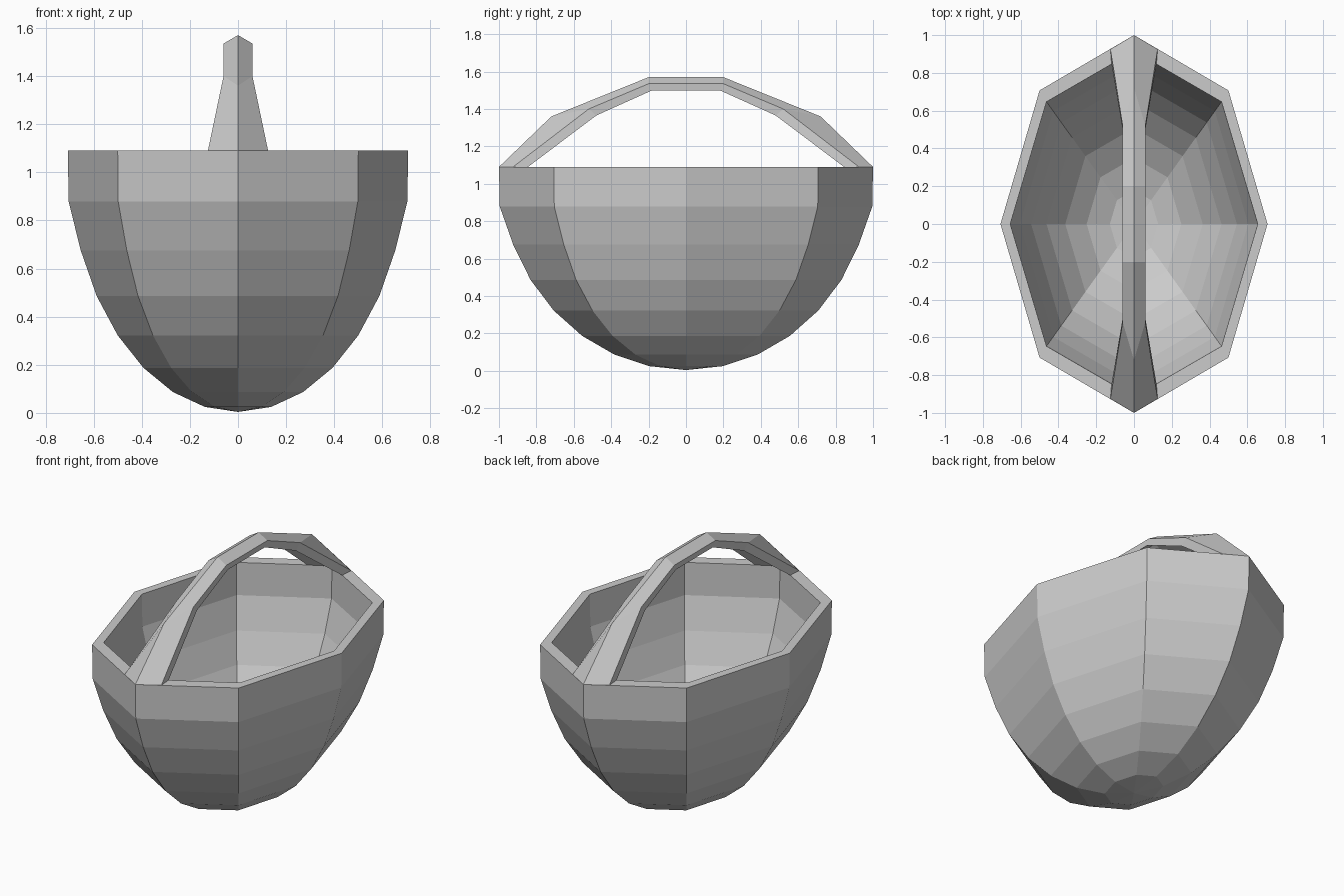
import bpy
import bmesh
from math import sin, cos, pi

cube = bpy.data.objects.get("Cube")
if cube:
    bpy.data.objects.remove(cube, do_unlink=True)

grey = bpy.data.materials.new("light grey")
grey.use_nodes = True
grey.diffuse_color = (0.6, 0.6, 0.6, 1)
grey.node_tree.nodes["Principled BSDF"].inputs["Base Color"].default_value = (0.6, 0.6, 0.6, 1)

RIM = 1.09
SIDES = 8
RINGS = 8


def finish(bm, name):
    bmesh.ops.recalc_face_normals(bm, faces=bm.faces)
    mesh = bpy.data.meshes.new(name)
    bm.to_mesh(mesh)
    bm.free()
    mesh.materials.append(grey)
    obj = bpy.data.objects.new(name, mesh)
    bpy.context.collection.objects.link(obj)
    return obj


def bridge(bm, a, b):
    n = len(a)
    for i in range(n):
        j = (i + 1) % n
        bm.faces.new((a[i], a[j], b[j], b[i]))


def half_bowl(bm, rx, ry, depth):
    """Half ellipsoid hanging from the rim; returns its top ring."""
    pole = bm.verts.new((0, 0, RIM - depth))
    previous = None
    for k in range(1, RINGS + 1):
        t = k * pi / 2 / RINGS
        # the upper wall bulges slightly and stands nearly upright
        r = sin(t) + (0.015 if k == RINGS - 1 else 0)
        z = RIM - depth * cos(t)
        ring = [bm.verts.new((rx * r * cos(a), ry * r * sin(a), z))
                for a in (i * 2 * pi / SIDES for i in range(SIDES))]
        if previous:
            bridge(bm, previous, ring)
        else:
            for i in range(SIDES):
                bm.faces.new((pole, ring[i], ring[(i + 1) % SIDES]))
        previous = ring
    return previous


# Basket bowl: outer and inner shells joined by a flat rim
bm = bmesh.new()
outer = half_bowl(bm, 0.707, 1.0, RIM - 0.004)
inner = half_bowl(bm, 0.655, 0.915, RIM - 0.065)
bridge(bm, outer, inner)
finish(bm, "basket_bowl")

# Arched handle: ridged strap, each station is
# half width, then (y, z) of ridge, side edge, lower edge, lower crease
stations = [
    (0.125, (1.0, 1.09), (0.925, 1.09), (0.845, 1.09), (0.91, 1.09)),
    (0.06, (0.72, 1.36), (0.52, 1.4), (0.48, 1.365), (0.67, 1.32)),
    (0.06, (0.2, 1.57), (0.2, 1.535), (0.18, 1.5), (0.185, 1.53)),
]
bm = bmesh.new()
loops = []
for side, order in ((-1, stations), (1, stations[::-1])):
    for w, ridge, edge, low, crease in order:
        section = [(0, ridge), (w, edge), (w * 0.95, low),
                   (0, crease), (-w * 0.95, low), (-w, edge)]
        loops.append([bm.verts.new((x, side * y, z)) for x, (y, z) in section])
for a, b in zip(loops, loops[1:]):
    bridge(bm, a, b)
bm.faces.new(loops[0])
bm.faces.new(loops[-1])
finish(bm, "handle")
